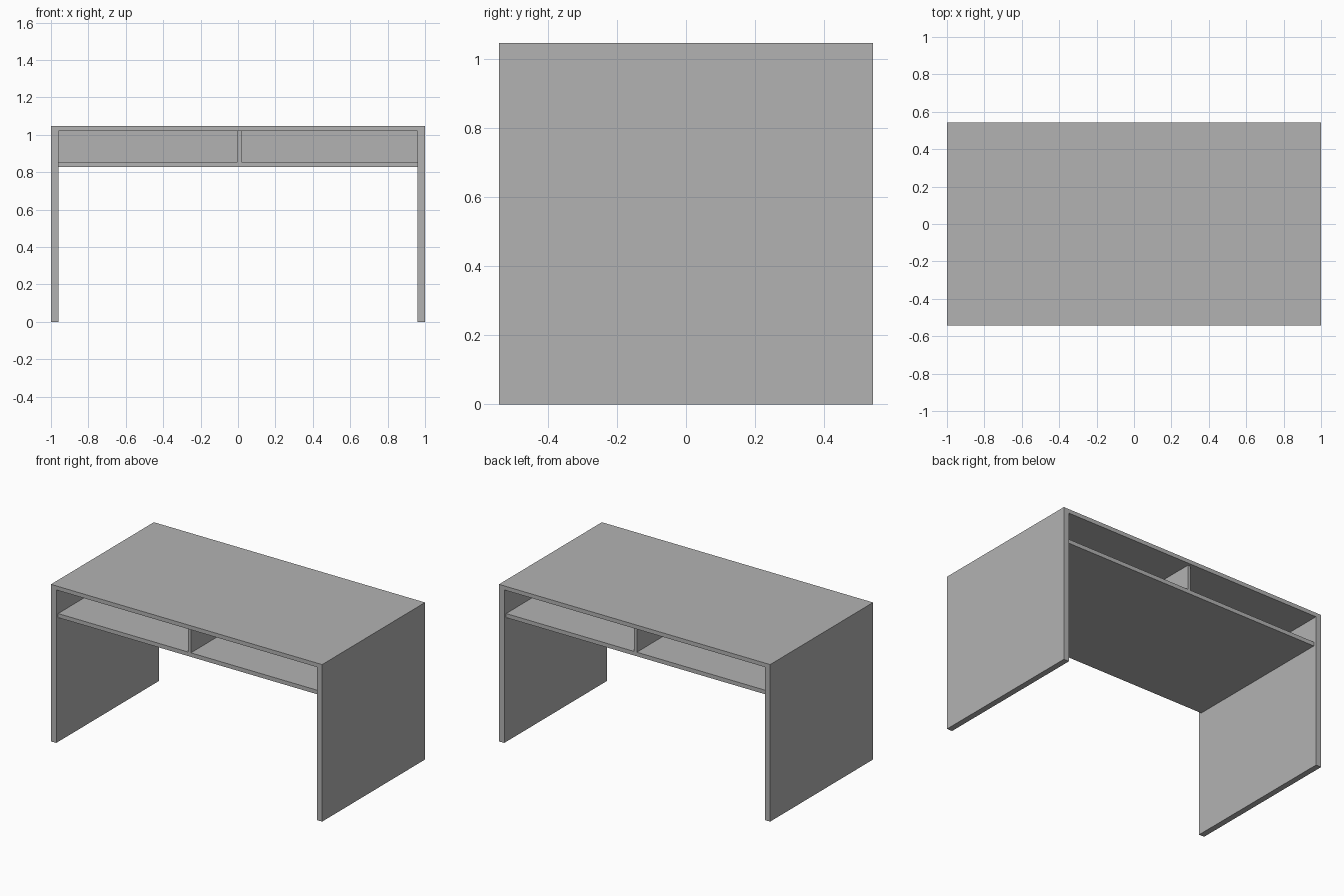
import bpy
import bmesh

cube = bpy.data.objects.get("Cube")
if cube:
    bpy.data.objects.remove(cube, do_unlink=True)

# Single grey finish
grey = bpy.data.materials.new("plain_grey")
grey.use_nodes = True
COLOUR = (0.45, 0.45, 0.45, 1)
grey.diffuse_color = COLOUR
grey.node_tree.nodes["Principled BSDF"].inputs["Base Color"].default_value = COLOUR

# Overall sizes
HALF_W, HALF_D, HEIGHT = 1.0, 0.542, 1.047
SIDE, TOP = 0.039, 0.027
INNER, UNDER = HALF_W - SIDE, HEIGHT - TOP
SHELF_LOW, SHELF_TOP = 0.828, 0.855
REACH = HALF_D - 0.02


def finish(name, bm):
    bmesh.ops.recalc_face_normals(bm, faces=bm.faces)
    mesh = bpy.data.meshes.new(name)
    bm.to_mesh(mesh)
    bm.free()
    mesh.materials.append(grey)
    bpy.context.collection.objects.link(bpy.data.objects.new(name, mesh))


def prism(name, profile, y0, y1):
    """Extrude an x-z profile from y0 to y1."""
    bm = bmesh.new()
    face = bm.faces.new([bm.verts.new((x, y0, z)) for x, z in profile])
    new = bmesh.ops.extrude_face_region(bm, geom=[face])["geom"]
    verts = [v for v in new if isinstance(v, bmesh.types.BMVert)]
    bmesh.ops.translate(bm, verts=verts, vec=(0, y1 - y0, 0))
    finish(name, bm)


def board(name, x0, x1, y0, y1, z0, z1):
    prism(name, [(x0, z0), (x1, z0), (x1, z1), (x0, z1)], y0, y1)


# Desk top and both side panels as one continuous frame
right_half = [(HALF_W, HEIGHT), (HALF_W, 0), (INNER, 0), (INNER, UNDER)]
left_half = [(-x, z) for x, z in reversed(right_half)]
prism("desk_frame", right_half + left_half, -HALF_D, HALF_D)

# Storage shelf, slightly set back from the frame's edges
board("shelf", -INNER, INNER, -REACH, REACH, SHELF_LOW, SHELF_TOP)

# Upright divider, and cross partition closing the compartments mid-depth
board("divider", -0.003, 0.018, -REACH, REACH, SHELF_TOP, UNDER)
board("partition", -INNER, INNER, -0.01, 0.01, SHELF_TOP, UNDER)
